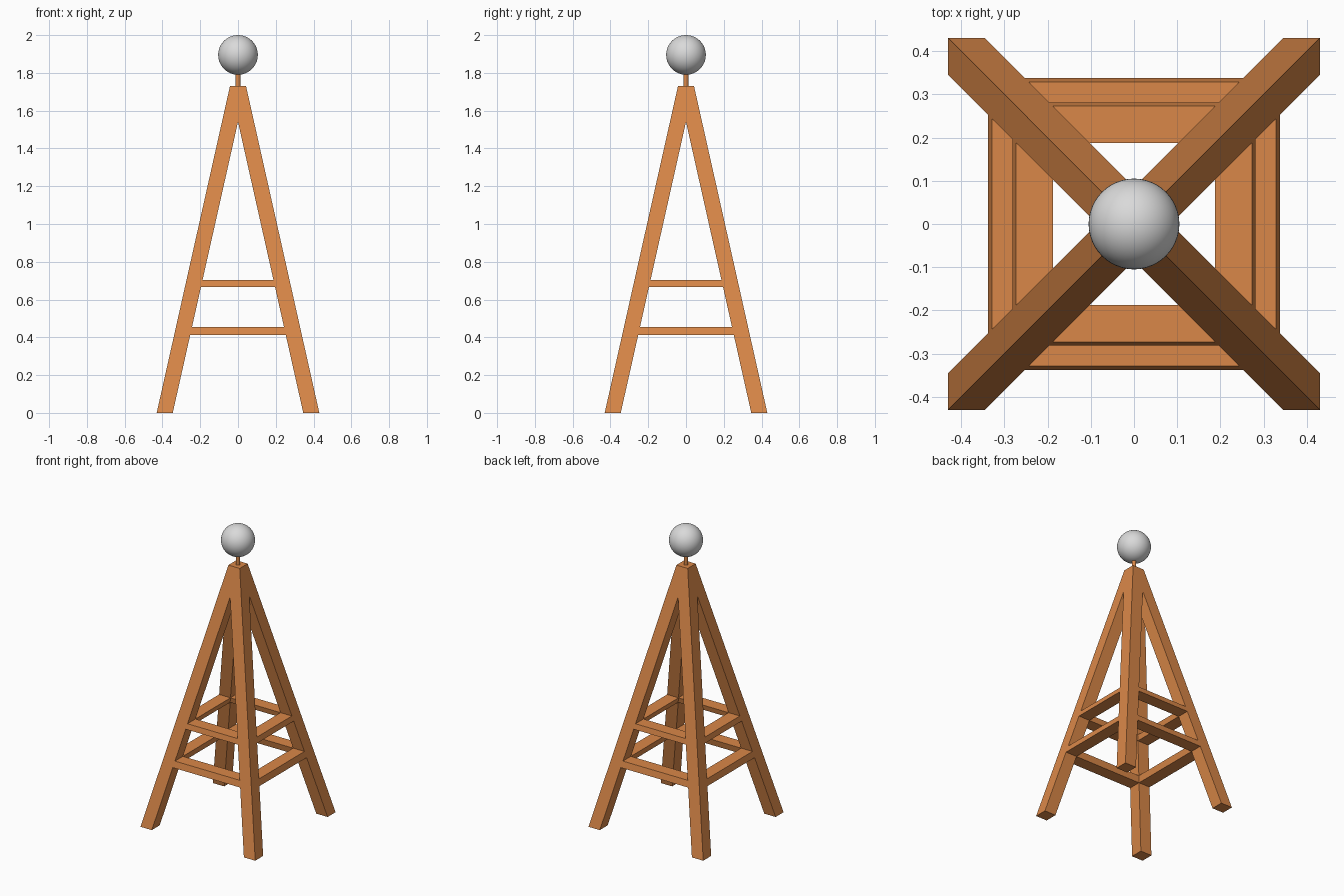
import bpy, bmesh

if "Cube" in bpy.data.objects:
    bpy.data.objects.remove(bpy.data.objects["Cube"])

TOP = 1.73      # height where the legs meet
SPREAD = 0.388  # leg centre offset at the floor
HALF = 0.0425   # half thickness of the timber


def material(name, rgb):
    m = bpy.data.materials.new(name)
    m.diffuse_color = (*rgb, 1)
    m.use_nodes = True
    m.node_tree.nodes["Principled BSDF"].inputs["Base Color"].default_value = m.diffuse_color
    return m


wood = material("orange wood", (0.70, 0.245, 0.065))
grey = material("light grey", (0.70, 0.70, 0.70))


def centre(z):
    return SPREAD * (1 - z / TOP)


def outer(z):
    return centre(z) + HALF


def inner(z):
    return centre(z) - HALF


def loft(name, bottom, top, mat):
    """Solid between two quads of matching points."""
    bm = bmesh.new()
    a = [bm.verts.new(p) for p in bottom]
    b = [bm.verts.new(p) for p in top]
    bm.faces.new(a[::-1])
    bm.faces.new(b)
    for i in range(4):
        j = (i + 1) % 4
        bm.faces.new((a[i], a[j], b[j], b[i]))
    bmesh.ops.recalc_face_normals(bm, faces=bm.faces[:])
    me = bpy.data.meshes.new(name)
    bm.to_mesh(me)
    bm.free()
    me.materials.append(mat)
    ob = bpy.data.objects.new(name, me)
    bpy.context.collection.objects.link(ob)
    return ob


# Four slanted legs meeting at the top
def leg_section(sx, sy, z):
    cx, cy = sx * centre(z), sy * centre(z)
    return [(cx + dx * HALF, cy + dy * HALF, z)
            for dx, dy in ((-1, -1), (1, -1), (1, 1), (-1, 1))]


for fb, sy in (("front", -1), ("back", 1)):
    for lr, sx in (("left", -1), ("right", 1)):
        loft(f"{fb}_{lr}_leg", leg_section(sx, sy, 0), leg_section(sx, sy, TOP), wood)


# Two levels of rails, fitted flush between the legs
def rail_section(z, turns):
    pts = [(-inner(z), -outer(z)), (inner(z), -outer(z)),
           (inner(z), -inner(z)), (-inner(z), -inner(z))]
    for _ in range(turns):
        pts = [(-y, x) for x, y in pts]
    return [(x, y, z) for x, y in pts]


for level, z0, z1 in (("lower", 0.413, 0.456), ("upper", 0.667, 0.703)):
    for turns, side in enumerate(("front", "right", "back", "left")):
        loft(f"{level}_{side}_rail", rail_section(z0, turns), rail_section(z1, turns), wood)

# Pin holding the ball
bpy.ops.mesh.primitive_cylinder_add(vertices=24, radius=0.013, depth=0.10, location=(0, 0, 1.76))
pin = bpy.context.object
pin.name = "pin"
pin.data.materials.append(wood)
bpy.ops.object.shade_smooth_by_angle()

# Ball on top
bpy.ops.mesh.primitive_uv_sphere_add(segments=48, ring_count=24, radius=0.105, location=(0, 0, 1.895))
ball = bpy.context.object
ball.name = "ball"
ball.data.materials.append(grey)
bpy.ops.object.shade_smooth()
